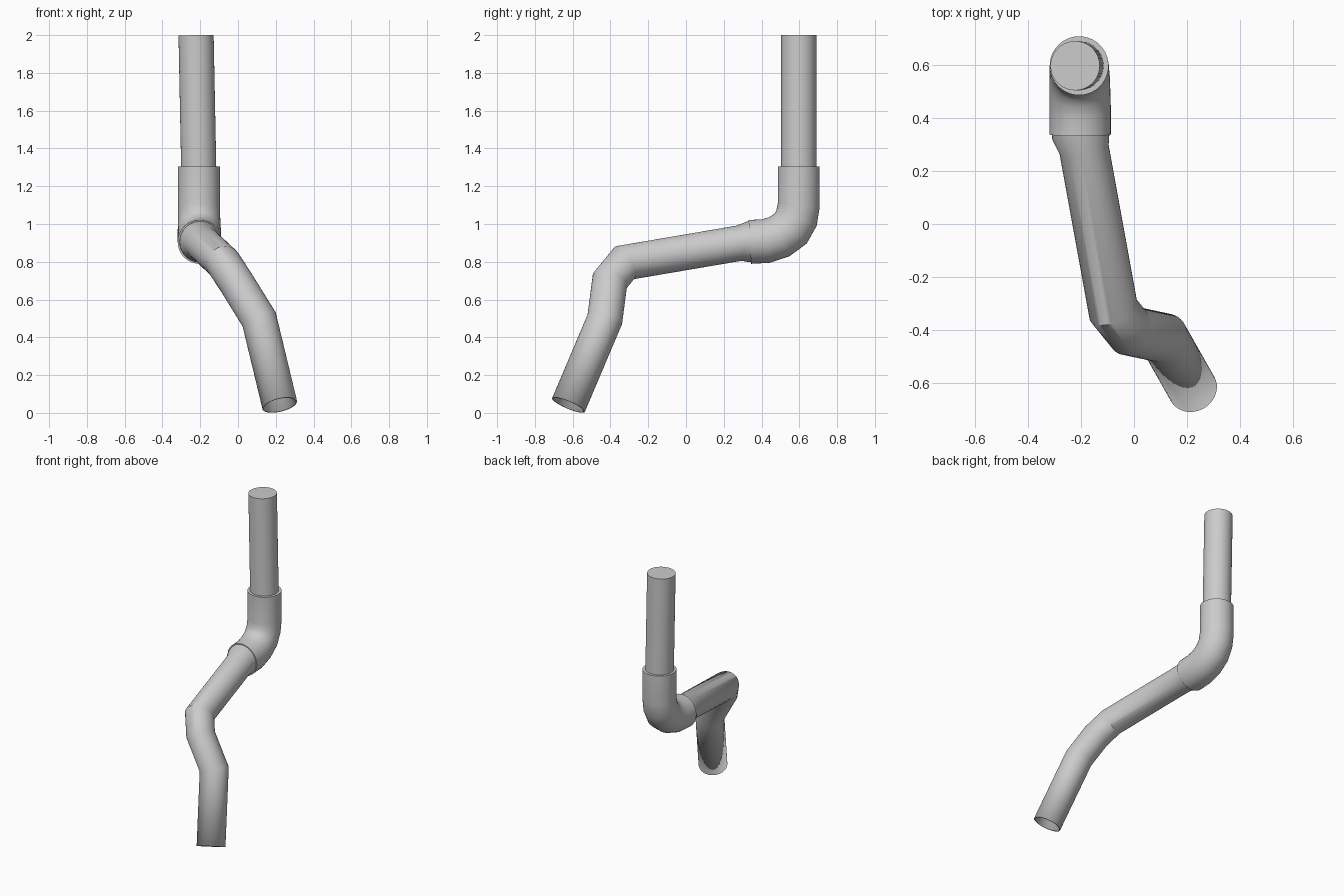
import bpy, bmesh, math
from mathutils import Vector

if "Cube" in bpy.data.objects:
    bpy.data.objects.remove(bpy.data.objects["Cube"])

SIDES = 40


def sweep(name, stations, cap_start=True, cap_end=True, wall=0.0):
    """Round tube through (x, y, z, radius) stations with mitred bends."""
    pts = [Vector(s[:3]) for s in stations]
    dirs = [(b - a).normalized() for a, b in zip(pts, pts[1:])]
    u = dirs[0].cross(Vector((1, 0, 0))).normalized()
    v = dirs[0].cross(u)
    unit = [u * math.cos(2 * math.pi * i / SIDES) + v * math.sin(2 * math.pi * i / SIDES)
            for i in range(SIDES)]
    bm = bmesh.new()
    rings = []
    for k, (p, s) in enumerate(zip(pts, stations)):
        ring = unit
        if 0 < k < len(pts) - 1:
            a, b = dirs[k - 1], dirs[k]
            n = a + b
            ring = [o - a * (o.dot(n) / a.dot(n)) for o in unit]
            unit = [o - b * o.dot(b) for o in ring]
        rings.append([bm.verts.new(p + o * s[3]) for o in ring])
    for r0, r1 in zip(rings, rings[1:]):
        for i in range(SIDES):
            j = (i + 1) % SIDES
            bm.faces.new((r0[i], r0[j], r1[j], r1[i]))
    if cap_start:
        bm.faces.new(rings[0][::-1])
    if cap_end:
        bm.faces.new(rings[-1])
    bmesh.ops.recalc_face_normals(bm, faces=bm.faces)
    mesh = bpy.data.meshes.new(name)
    bm.to_mesh(mesh)
    bm.free()
    obj = bpy.data.objects.new(name, mesh)
    bpy.context.collection.objects.link(obj)
    bpy.ops.object.select_all(action='DESELECT')
    obj.select_set(True)
    bpy.context.view_layer.objects.active = obj
    bpy.ops.object.shade_smooth_by_angle(angle=math.radians(40))
    if wall:
        mod = obj.modifiers.new("wall", 'SOLIDIFY')
        mod.thickness = wall
        mod.offset = -1
    return obj


# Upright pipe, leaning very slightly
sweep("upper_pipe", [(-0.207, 0.597, 1.25, 0.093), (-0.222, 0.597, 2.0, 0.093)])

# Wider elbow socket joining the upright to the long pipe
sweep("elbow_socket", [
    (-0.207, 0.597, 1.305, 0.111),
    (-0.207, 0.597, 1.10, 0.111),
    (-0.206, 0.585, 1.03, 0.112),
    (-0.205, 0.553, 0.975, 0.114),
    (-0.204, 0.495, 0.933, 0.115),
    (-0.203, 0.425, 0.910, 0.116),
    (-0.203, 0.338, 0.905, 0.116)])

# Long sloping pipe with three bends, open at the bottom
sweep("lower_pipe", [
    (-0.203, 0.37, 0.908, 0.109),
    (-0.200, 0.335, 0.905, 0.109),
    (-0.188, 0.28, 0.898, 0.094),
    (-0.078, -0.325, 0.795, 0.094),
    (-0.015, -0.403, 0.700, 0.094),
    (0.112, -0.430, 0.495, 0.094),
    (0.221, -0.622, 0.042, 0.094)], cap_end=False, wall=0.009)
